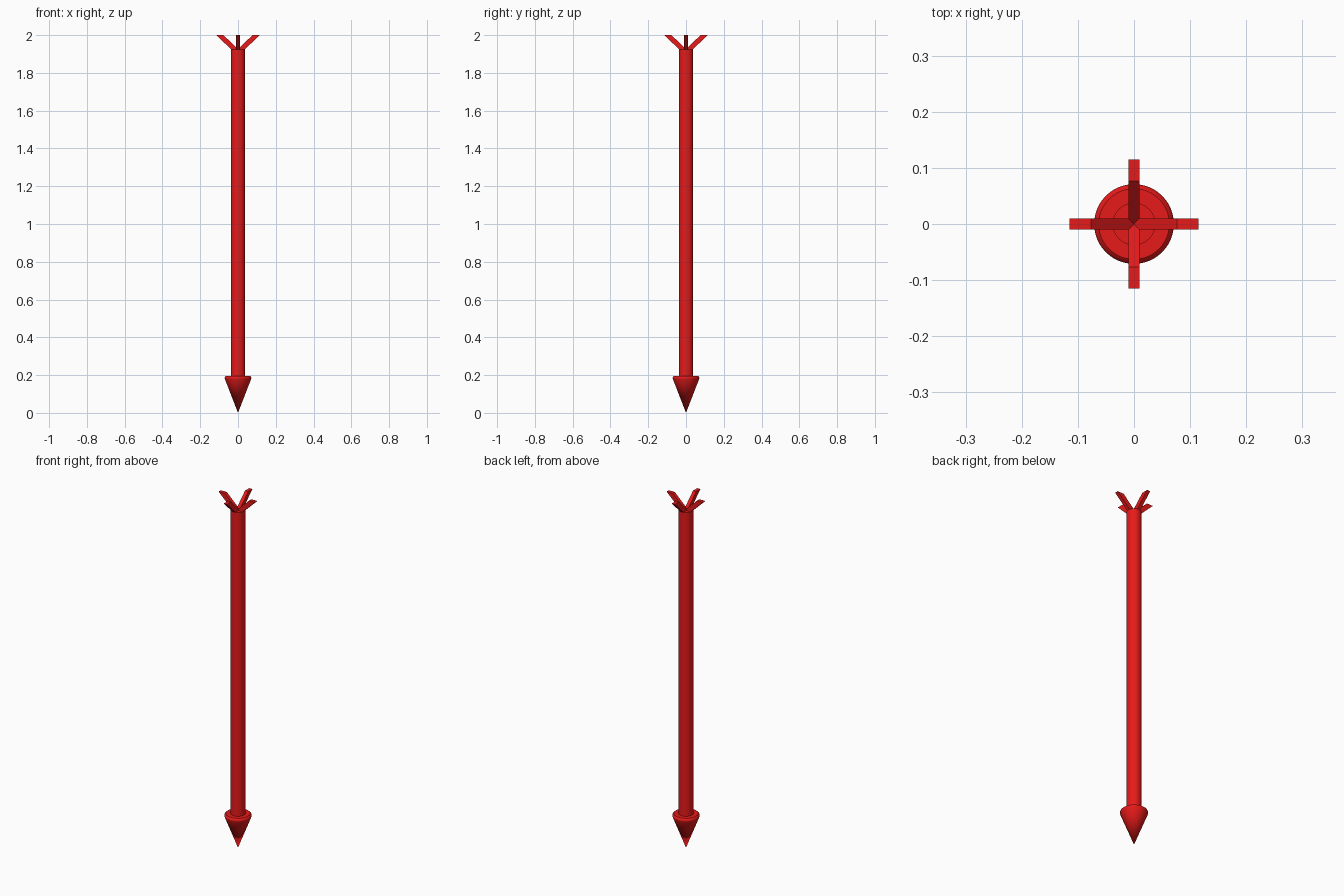
import bpy, bmesh, math

if "Cube" in bpy.data.objects:
    bpy.data.objects.remove(bpy.data.objects["Cube"])

red = bpy.data.materials.new("red")
red.diffuse_color = (0.8, 0.01, 0.01, 1)
red.use_nodes = True
red.node_tree.nodes["Principled BSDF"].inputs["Base Color"].default_value = red.diffuse_color


def finish(name, bm, smooth=False):
    bmesh.ops.recalc_face_normals(bm, faces=bm.faces)
    mesh = bpy.data.meshes.new(name)
    bm.to_mesh(mesh)
    bm.free()
    obj = bpy.data.objects.new(name, mesh)
    bpy.context.collection.objects.link(obj)
    mesh.materials.append(red)
    if smooth:
        bpy.ops.object.select_all(action='DESELECT')
        obj.select_set(True)
        bpy.context.view_layer.objects.active = obj
        bpy.ops.object.shade_smooth_by_angle(angle=math.radians(35))
    return obj


def lathe(name, profile, steps=48):
    bm = bmesh.new()
    verts = [bm.verts.new((r, 0, z)) for r, z in profile]
    edges = [bm.edges.new(pair) for pair in zip(verts, verts[1:])]
    bmesh.ops.spin(bm, geom=verts + edges, cent=(0, 0, 0), axis=(0, 0, 1),
                   angle=math.tau, steps=steps)
    bmesh.ops.remove_doubles(bm, verts=bm.verts, dist=1e-5)
    return finish(name, bm, smooth=True)


# Pointed head with a rounded rim
lathe("arrow_head", [(0, 0), (0.069, 0.178), (0.071, 0.185), (0.069, 0.191),
                     (0.063, 0.196), (0, 0.196)])

# Round shaft
lathe("shaft", [(0, 0.19), (0.038, 0.19), (0.038, 1.925), (0, 1.925)])

# Four slanted tail vanes with level tops
section = [(0, 1.926), (0.077, 2.0), (0.115, 2.0), (0.038, 1.926), (0, 1.89)]
for i in range(4):
    bm = bmesh.new()
    face = bm.faces.new([bm.verts.new((x, -0.01, z)) for x, z in section])
    ext = bmesh.ops.extrude_face_region(bm, geom=[face], use_keep_orig=True)
    moved = [g for g in ext["geom"] if isinstance(g, bmesh.types.BMVert)]
    bmesh.ops.translate(bm, verts=moved, vec=(0, 0.02, 0))
    vane = finish(f"tail_vane_{i + 1}", bm)
    vane.rotation_euler.z = i * math.pi / 2
